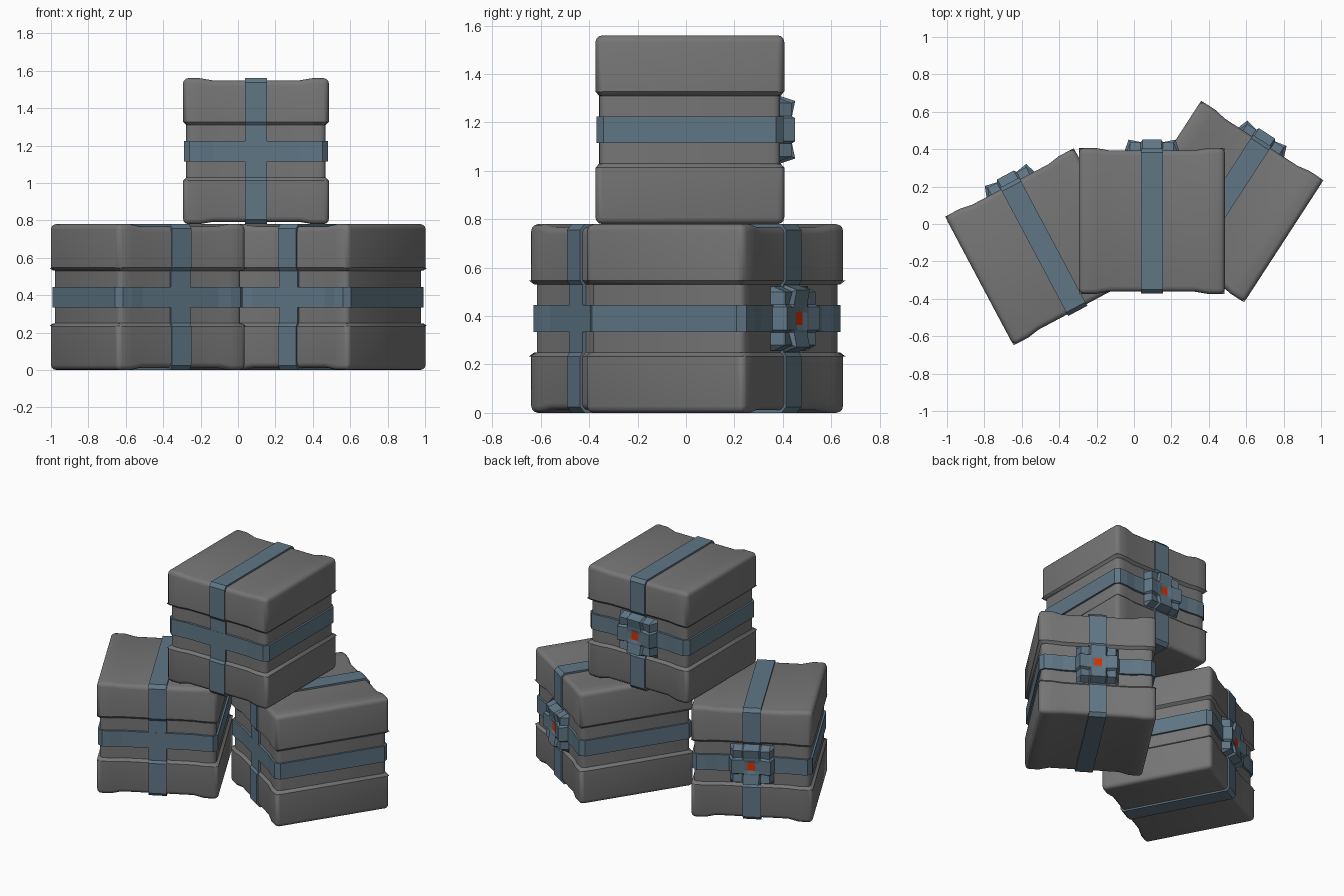
import bpy, bmesh, math
from mathutils import Vector

if "Cube" in bpy.data.objects:
    bpy.data.objects.remove(bpy.data.objects["Cube"])

H = 0.39           # half size of a crate
G = 0.017          # depth of the waist groove
D = 0.012          # depth of the wide channel under the upright strap


def material(name, col):
    m = bpy.data.materials.new(name)
    m.diffuse_color = (*col, 1)
    m.use_nodes = True
    m.node_tree.nodes["Principled BSDF"].inputs["Base Color"].default_value = m.diffuse_color
    return m


DARK = material("dark_grey", (0.18, 0.18, 0.18))
STEEL = material("steel_blue", (0.115, 0.18, 0.235))
RED = material("red", (0.7, 0.03, 0.0))


def finish(bm, name, mats, smooth=False):
    bmesh.ops.recalc_face_normals(bm, faces=bm.faces)
    me = bpy.data.meshes.new(name)
    bm.to_mesh(me)
    bm.free()
    for m in mats:
        me.materials.append(m)
    ob = bpy.data.objects.new(name, me)
    bpy.context.collection.objects.link(ob)
    if smooth:
        for o in bpy.context.selected_objects:
            o.select_set(False)
        ob.select_set(True)
        bpy.context.view_layer.objects.active = ob
        bpy.ops.object.shade_smooth_by_angle(angle=math.radians(35))
    return ob


# crate body: cube sliced by planes, with the waist and channel pushed in
def body(name):
    bm = bmesh.new()
    bmesh.ops.create_cube(bm, size=2 * H)
    for axis, cuts in ((0, (0.23, 0.3)), (2, (0.14, 0.157))):
        for c in cuts:
            for s in (-1, 1):
                no = Vector((0, 0, 0))
                no[axis] = 1
                bmesh.ops.bisect_plane(bm, geom=bm.verts[:] + bm.edges[:] + bm.faces[:],
                                       plane_co=no * c * s, plane_no=no)
    for v in bm.verts:
        x, y, z = v.co
        waist = G if abs(z) < 0.15 else 0
        channel = D if abs(x) < 0.25 else 0
        if abs(x) > H - 0.001:
            v.co.x -= math.copysign(waist, x)
        if abs(y) > H - 0.001:
            v.co.y -= math.copysign(waist + channel, y)
        if abs(z) > H - 0.001:
            v.co.z -= math.copysign(channel, z)
    bm.normal_update()
    rim = [e for e in bm.edges if e.calc_face_angle(0) > math.radians(65)]
    bmesh.ops.bevel(bm, geom=rim, offset=0.028, segments=3, profile=0.5, affect='EDGES')
    return finish(bm, name, [DARK], smooth=True)


# strap: closed ring made from one quarter of its outline
def strap(name, quarter, half, place):
    q, r = quarter, quarter[::-1]
    loop = (q + [(-a, b) for a, b in r] + [(-a, -b) for a, b in q] + [(a, -b) for a, b in r])
    bm = bmesh.new()
    rings = [[bm.verts.new(place(a * k, b * k, w)) for a, b in loop]
             for k, w in ((1, -half), (1, half), (0.92, half), (0.92, -half))]
    n = len(loop)
    for i in range(4):
        p, s = rings[i], rings[(i + 1) % 4]
        for j in range(n):
            bm.faces.new((p[j], p[(j + 1) % n], s[(j + 1) % n], s[j]))
    return finish(bm, name, [STEEL])


# buckle: dished cross over four lower corner blocks, red stud in the middle
def buckle(name):
    c = [0.024, 0.05, 0.06, 0.125, 0.15]
    c = [-a for a in c[::-1]] + c
    last = len(c) - 1
    bm = bmesh.new()
    grid = []
    for v in c:
        row = []
        for u in c:
            m, n = max(abs(u), abs(v)), min(abs(u), abs(v))
            corner = n > 0.055
            if m > 0.14:
                y = 0.365
            elif m > 0.1:
                y = 0.42 if corner else 0.435
            elif corner:
                y = 0.402
            else:
                y = 0.422 if m > 0.03 else 0.415
            ku = 0.93 if corner and abs(u) > 0.1 else 1
            kv = 0.93 if corner and abs(v) > 0.1 else 1
            row.append(bm.verts.new((u * ku, y, v * kv * (1.15 if m < 0.03 else 0.95))))
        grid.append(row)
    for i in range(last):
        for j in range(last):
            f = bm.faces.new((grid[i][j], grid[i + 1][j], grid[i + 1][j + 1], grid[i][j + 1]))
            f.material_index = int(i == j == last // 2)
    bm.faces.new(grid[0] + [r[last] for r in grid[1:]]
                 + grid[last][last - 1::-1] + [r[0] for r in grid[last - 1:0:-1]])
    return finish(bm, name, [STEEL, RED])


UPRIGHT = [(0.376, 0.14), (0.388, 0.157), (0.388, 0.366), (0.366, 0.39)]
LEVEL = [(0.386, 0.356), (0.356, 0.386), (0.3, 0.386), (0.23, 0.377)]

# three crates: position and turn
for label, pos, turn in (("left", (-0.483, -0.122, H), 28),
                         ("right", (0.474, 0.12, H), -33),
                         ("top", (0.096, 0.016, 3 * H), 0)):
    parts = [body(label + "_crate_body"),
             strap(label + "_upright_strap", UPRIGHT, 0.058, lambda a, b, w: (w, a, b)),
             strap(label + "_level_strap", LEVEL, 0.055, lambda a, b, w: (a, b, w)),
             buckle(label + "_buckle")]
    for p in parts:
        p.location = pos
        p.rotation_euler.z = math.radians(turn)
